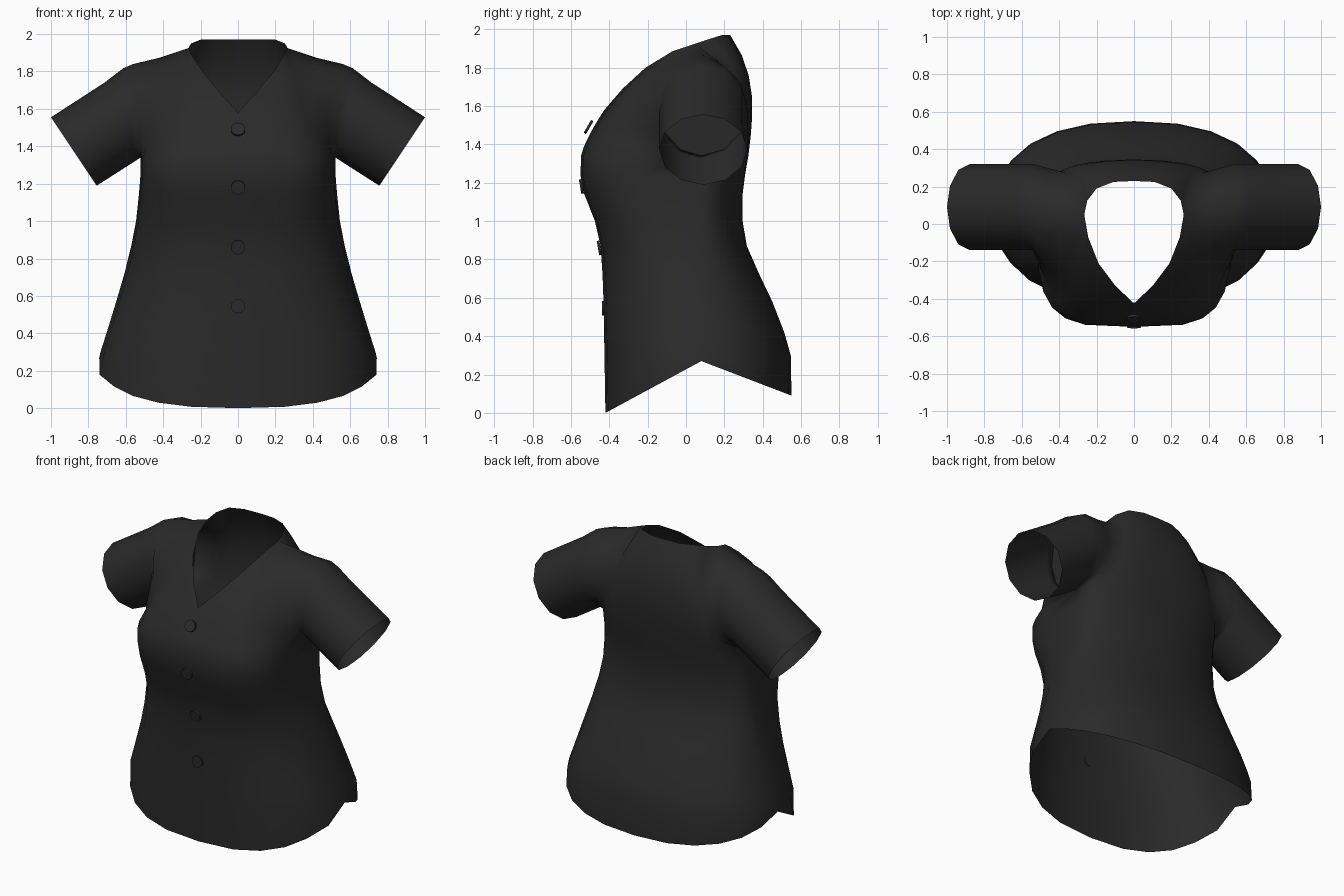
import bpy, bmesh, math
from mathutils import Vector

if "Cube" in bpy.data.objects:
    bpy.data.objects.remove(bpy.data.objects["Cube"])

N = 6          # columns per quarter of the torso, rows per half armhole
MID = 0.08     # depth of the side seam

cloth = bpy.data.materials.new("charcoal cloth")
cloth.diffuse_color = (0.023, 0.023, 0.023, 1)
cloth.use_nodes = True
cloth.node_tree.nodes["Principled BSDF"].inputs["Base Color"].default_value = cloth.diffuse_color

# Torso rings: height, half width, front y, back y, front squareness, back squareness
RINGS = [
    (0.30, 0.735, -0.425, 0.546, 2.5, 2.35),
    (0.42, 0.697, -0.427, 0.512, 2.5, 2.3),
    (0.58, 0.648, -0.430, 0.450, 2.5, 2.25),
    (0.72, 0.607, -0.435, 0.383, 2.6, 2.2),
    (0.87, 0.570, -0.445, 0.317, 2.8, 2.05),
    (1.00, 0.545, -0.475, 0.295, 3.2, 1.95),
    (1.14, 0.530, -0.530, 0.295, 3.6, 2.05),
    (1.24, 0.522, -0.550, 0.308, 3.9, 2.25),
    (1.34, 0.520, -0.547, 0.325, 4.0, 2.5),
]
# Neckline from the centre outwards, then the shared shoulder seam
FRONT_NECK = [(0, -0.425, 1.58), (0.10, -0.33, 1.69), (0.19, -0.21, 1.80), (0.245, -0.07, 1.885)]
BACK_NECK = [(0, 0.23, 1.97), (0.11, 0.225, 1.97), (0.20, 0.19, 1.97), (0.25, 0.125, 1.95)]
SHOULDER = [(0.266, 0.05, 1.925), (0.42, 0.07, 1.873), (0.56, MID, 1.84)]


def ring_point(i, hw, y_edge, p):
    """Superellipse point; i = 0 at the centre line, N at the side seam."""
    a = math.pi / 2 * i / N
    s, c = max(0, math.sin(a)), max(0, math.cos(a))
    if i == N:
        c = 0
    return hw * s ** (2 / p), MID + (y_edge - MID) * c ** (2 / p)


def armhole(j, back):
    a = math.pi * (j / N - 0.5)
    y = MID + (0.24 if back else -0.22) * math.cos(a)
    return Vector((0.54 + 0.02 * math.sin(a), y, 1.59 + 0.25 * math.sin(a)))


def cuff(j, back):
    a = math.pi * (j / N - 0.5)
    s = math.sin(a)
    y = 0.09 + (0.23 if back else -0.23) * math.cos(a)
    return Vector((0.878 + 0.122 * s, y, 1.372 + 0.183 * s))


def centre_line(t, back):
    if back:
        return Vector((0, 0.325 + 0.08 * t - 0.175 * t ** 3, 1.34 + 0.63 * t))
    return Vector((0, -0.547 + 0.122 * t ** 1.3, 1.34 + 0.24 * t))


def add_grid(bm, rows, flip):
    vs = [[bm.verts.new(p) for p in row] for row in rows]
    for r0, r1 in zip(vs, vs[1:]):
        for k in range(len(r0) - 1):
            f = [r0[k], r0[k + 1], r1[k + 1], r1[k]]
            bm.faces.new(f[::-1] if flip else f)


def finish(bm, name, smooth, mirrored):
    bmesh.ops.remove_doubles(bm, verts=bm.verts, dist=0.002)
    mesh = bpy.data.meshes.new(name)
    bm.to_mesh(mesh)
    bm.free()
    mesh.materials.append(cloth)
    for f in mesh.polygons:
        f.use_smooth = smooth
    ob = bpy.data.objects.new(name, mesh)
    bpy.context.collection.objects.link(ob)
    if mirrored:
        mod = ob.modifiers.new("mirror", 'MIRROR')
        mod.merge_threshold = 0.002
    return ob


bm = bmesh.new()
for back in (False, True):
    # Curved hem rising to the side notch
    hem = []
    edge = 0.55 if back else -0.42
    for i in range(N + 1):
        x, y = ring_point(i, 0.742, edge, 2.35 if back else 2.5)
        if i == N - 1 and not back:
            x = 0.74
        t = (y - MID) / (edge - MID)
        hem.append(Vector((x, y, 0.27 - (0.18 if back else 0.27) * t)))
    rows = [hem]
    # Torso up to the armpit
    for z, hw, yf, yb, pf, pb in RINGS:
        rows.append([Vector((*ring_point(i, hw, yb if back else yf, pb if back else pf), z))
                     for i in range(N + 1)])
    # Chest or upper back: patch blended from its four border curves
    bottom = rows[-1]
    top = [Vector(p) for p in (BACK_NECK if back else FRONT_NECK) + SHOULDER]
    for j in range(1, N + 1):
        v = j / N
        left = centre_line(v, back) - bottom[0].lerp(top[0], v)
        right = armhole(j, back) - bottom[N].lerp(top[N], v)
        rows.append([bottom[i].lerp(top[i], v) + left * (1 - i / N) + right * (i / N) ** 1.8
                     for i in range(N + 1)])
    add_grid(bm, rows, back)
    # Half of the sleeve, armhole to cuff
    sleeve = [[armhole(j, back).lerp(cuff(j, back), t) for t in (0, 0.12, 0.35, 0.67, 1)]
              for j in range(N + 1)]
    for j, bump in ((N, 0.012), (N - 1, 0.008)):
        sleeve[j][1].z += bump
    add_grid(bm, sleeve, back)
finish(bm, "shirt", True, True)

# Inner panel closing each armhole
bm = bmesh.new()
loop = [armhole(j, False) for j in range(N + 1)] + [armhole(j, True) for j in range(N - 1, 0, -1)]
bm.faces.new([bm.verts.new(p) for p in loop])
finish(bm, "armhole_panel", False, True)

# Buttons down the front: y, z, upward tilt in degrees
for n, (y, z, tilt) in enumerate([(-0.508, 1.49, 30), (-0.545, 1.18, -10),
                                  (-0.452, 0.86, -10), (-0.432, 0.545, 0)]):
    bm = bmesh.new()
    bmesh.ops.create_cone(bm, cap_ends=True, segments=16, radius1=0.038, radius2=0.038, depth=0.014)
    button = finish(bm, f"button_{n + 1}", False, False)
    button.location = (0, y, z)
    button.rotation_euler = (math.radians(90 - tilt), 0, 0)
